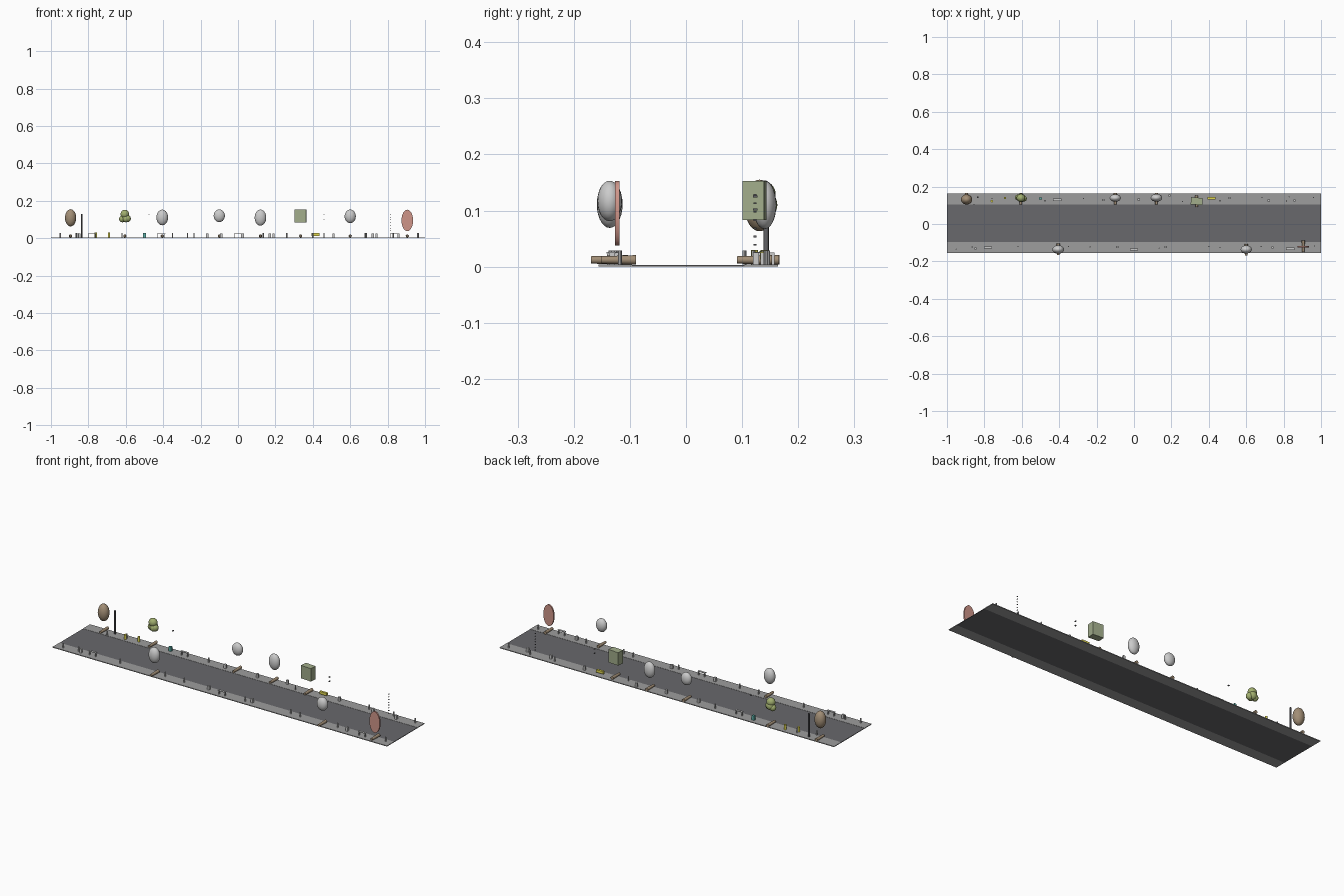
import bpy, math
from mathutils import Vector

GROUND = 0.004
MATS = {}


def paint(ob, name, col):
    if name not in MATS:
        MATS[name] = bpy.data.materials.new(name)
        MATS[name].diffuse_color = (*col, 1)
    ob.data.materials.append(MATS[name])
    return ob


def box(name, c, s, rot=0):
    bpy.ops.mesh.primitive_cube_add(size=1, location=c, rotation=(0, 0, rot))
    ob = bpy.context.object
    ob.name = name
    ob.scale = s
    bpy.ops.object.transform_apply(location=False, rotation=False, scale=True)
    return ob


def cyl(name, c, r, h, rot=(0, 0, 0), n=12, r2=None):
    bpy.ops.mesh.primitive_cone_add(vertices=n, radius1=r, radius2=r if r2 is None else r2,
                                    depth=h, location=c, rotation=rot)
    ob = bpy.context.object
    ob.name = name
    bpy.ops.object.shade_smooth_by_angle(angle=math.radians(40))
    return ob


def blob(name, c, s):
    bpy.ops.mesh.primitive_uv_sphere_add(segments=20, ring_count=14, radius=1, location=c)
    ob = bpy.context.object
    ob.name = name
    ob.scale = s
    bpy.ops.object.transform_apply(location=False, rotation=False, scale=True)
    bpy.ops.object.shade_smooth()
    return ob


BROWN, OLIVE = (0.36, 0.27, 0.18), (0.36, 0.43, 0.16)
GREEN, PINK = (0.36, 0.42, 0.26), (0.62, 0.30, 0.25)
YELLOW, TEAL = (0.75, 0.68, 0.08), (0.1, 0.42, 0.38)
DARK, ROAD, WALK = (0.12, 0.12, 0.13), (0.14, 0.14, 0.15), (0.34, 0.34, 0.34)

# Road and pavements
paint(box("road", (0, 0.004, 0.0015), (2, 0.2, 0.003)), "asphalt", ROAD)
for side in (-1, 1):
    paint(box("pavement", (0, 0.004 + side * 0.13, 0.002), (2, 0.06, 0.004)), "paving", WALK)

# Trunks lying across the pavement below each crown
for x, y in [(-0.895, 0.134), (-0.605, 0.136), (-0.405, -0.134), (-0.1, 0.134),
             (0.12, 0.134), (0.335, 0.122), (0.6, -0.138), (0.905, -0.12)]:
    paint(cyl("trunk", (x, y, 0.012), 0.0085, 0.062, (math.pi / 2, 0, 0), r2=0.0065), "bark", BROWN)

# Rounded crowns
paint(blob("crown_brown", (-0.895, 0.131, 0.109), (0.03, 0.027, 0.046)), "bark", BROWN)
for x, y, z, rx, ry, rz in [(-0.405, -0.136, 0.111, 0.031, 0.023, 0.042),
                            (-0.1, 0.139, 0.12, 0.03, 0.02, 0.034),
                            (0.12, 0.14, 0.11, 0.031, 0.021, 0.043),
                            (0.6, -0.136, 0.117, 0.03, 0.022, 0.036)]:
    blob("crown_grey", (x, y, z), (rx, ry, rz))

# Lumpy crown made of overlapping blobs
for dx, dy, dz, r in [(0, 0, 0.013, 0.023), (-0.013, 0.003, -0.013, 0.018), (0.013, -0.003, -0.011, 0.019),
                      (0, 0.004, -0.006, 0.022), (0.006, -0.006, -0.013, 0.018)]:
    paint(blob("crown_lump", (-0.605 + dx, 0.139 + dy, 0.116 + dz), (r, r * 0.9, r)), "leaf_olive", OLIVE)

# Box-shaped hedge crown and upright disc crown
paint(box("crown_box", (0.335, 0.122, 0.118), (0.062, 0.038, 0.07), math.radians(-4)), "leaf_green", GREEN)
disc = paint(cyl("crown_disc", (0.905, -0.1225, 0.095), 0.031, 0.008, (math.pi / 2, 0, 0), 32),
             "leaf_pink", PINK)
disc.scale = (1, 1.85, 1)

# Lamp pole, column of small signal parts, hanging fittings
paint(cyl("lamp_pole", (-0.835, 0.143, 0.067), 0.0045, 0.126, n=10), "dark_metal", DARK)
for i in range(8):
    paint(box("column_part", (0.815, 0.123, 0.024 + i * 0.0148), (0.004, 0.005, 0.003)), "dark_metal", DARK)
for x, z in [(-0.475, 0.125), (0.46, 0.125), (0.46, 0.102)]:
    paint(box("hanging_fitting", (x, 0.123, z), (0.006, 0.008, 0.004)), "dark_metal", DARK)


def bench(x, y, col=None):
    parts = [box("bench_seat", (x, y, 0.025), (0.044, 0.012, 0.003))]
    parts += [box("bench_leg", (x + s * 0.018, y, 0.014), (0.003, 0.009, 0.02)) for s in (-1, 1)]
    if col:
        for p in parts:
            paint(p, "bench_paint", col)


for x, y in [(-0.41, 0.13), (-0.78, -0.125), (0.0, -0.136), (0.835, -0.132)]:
    bench(x, y)

# Yellow street seat with green top
paint(box("yellow_seat", (0.415, 0.138, 0.02), (0.042, 0.012, 0.014)), "yellow", YELLOW)

# Bollards
for x, y in [(-0.855, 0.104), (-0.76, 0.136), (-0.27, 0.137), (0.26, 0.12), (0.685, 0.142), (0.83, 0.146),
             (0.96, 0.142), (-0.95, -0.135), (-0.865, -0.123), (-0.62, -0.12), (-0.35, -0.12),
             (-0.235, -0.122), (0.135, -0.13), (0.4, -0.12), (0.46, -0.125), (0.68, -0.12), (0.965, -0.118)]:
    cyl("bollard", (x, y, 0.016), 0.0035, 0.025, n=8)

# Bins and cabinets
for x, y in [(-0.165, 0.128), (0.025, 0.13), (0.19, 0.152), (0.51, 0.138), (0.72, 0.125), (0.858, 0.125),
             (-0.848, -0.13), (-0.09, -0.122), (0.17, -0.122), (0.74, -0.125)]:
    box("cabinet", (x, y, 0.0145), (0.012, 0.011, 0.021))

# Coloured street furniture
paint(box("teal_box", (-0.5, 0.137, 0.016), (0.014, 0.012, 0.024)), "teal", TEAL)
for x, y in [(-0.76, 0.122), (-0.69, 0.139)]:
    paint(cyl("yellow_post", (x, y, 0.017), 0.0065, 0.026, n=10), "yellow", YELLOW)
